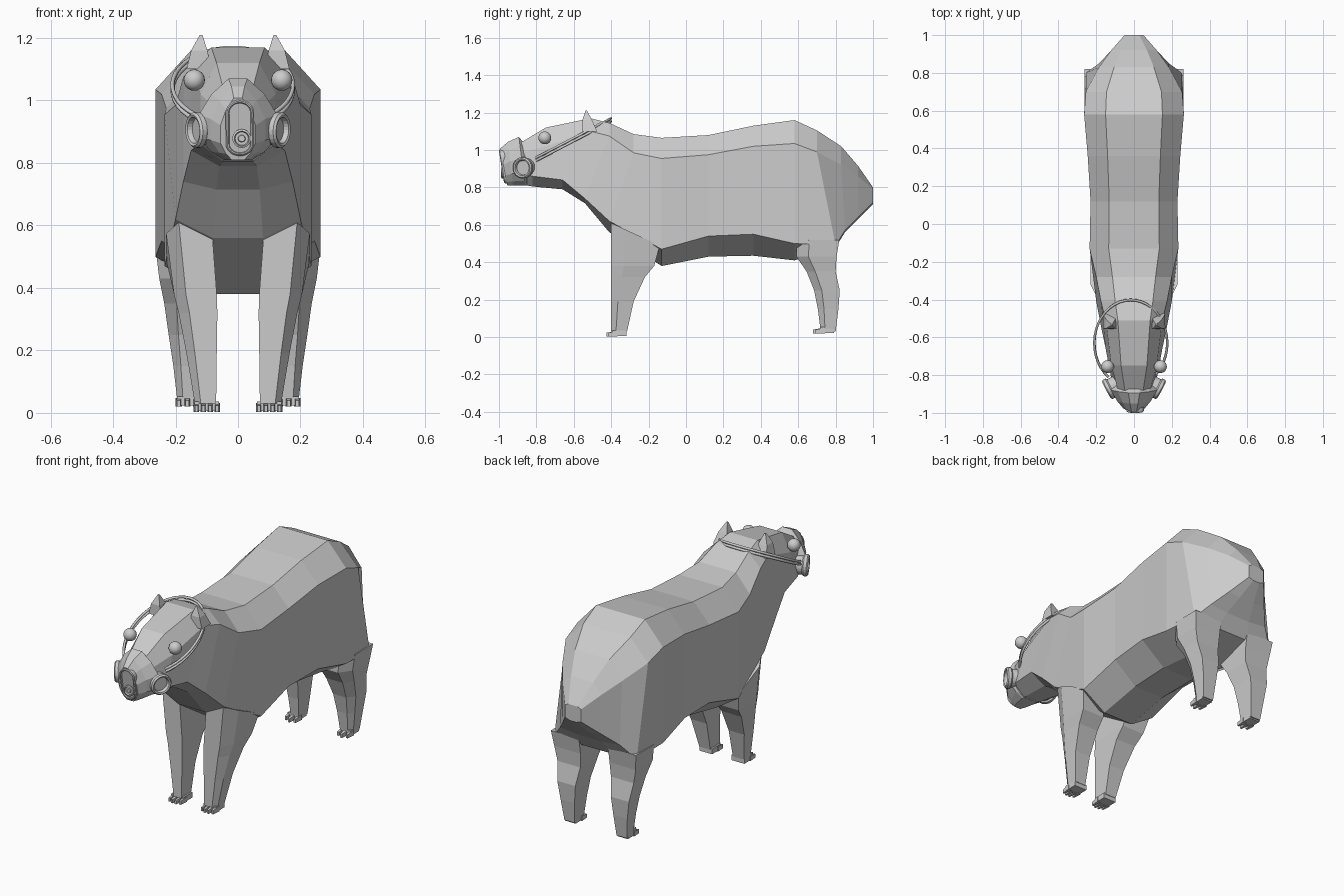
import bpy, bmesh, math
from mathutils import Vector, Matrix

if "Cube" in bpy.data.objects:
    bpy.data.objects.remove(bpy.data.objects["Cube"])

grey = bpy.data.materials.new("plain_grey")
grey.use_nodes = True
grey.diffuse_color = (0.6, 0.6, 0.6, 1)
grey.node_tree.nodes["Principled BSDF"].inputs["Base Color"].default_value = grey.diffuse_color


def finish(name, bm, smooth=False):
    bmesh.ops.recalc_face_normals(bm, faces=bm.faces)
    mesh = bpy.data.meshes.new(name)
    bm.to_mesh(mesh)
    bm.free()
    mesh.materials.append(grey)
    for polygon in mesh.polygons:
        polygon.use_smooth = smooth
    obj = bpy.data.objects.new(name, mesh)
    bpy.context.collection.objects.link(obj)


def loft(name, rings):
    """Skin a list of equal closed rings and cap both ends."""
    bm = bmesh.new()
    loops = [[bm.verts.new(point) for point in ring] for ring in rings]
    count = len(loops[0])
    for a, b in zip(loops, loops[1:]):
        for i in range(count):
            j = (i + 1) % count
            bm.faces.new((a[i], a[j], b[j], b[i]))
    bm.faces.new(loops[0])
    bm.faces.new(loops[-1])
    finish(name, bm)


def mirrored(half):
    """Close a half ring, given as x, y, z from top to bottom."""
    return half + [(-x, y, z) for x, y, z in reversed(half)]


def angles(count):
    return [math.tau * i / count for i in range(count)]


# Head and body: half width, upper y, back z, shoulder z, lower y, flank z, belly z
stations = [
    (.08, -.9, 1.03, .98, -.9, .88, .82),
    (.12, -.75, 1.12, 1.02, -.82, .86, .805),
    (.15, -.51, 1.17, 1.1, -.66, .84, .79),
    (.175, -.41, 1.145, 1.075, -.54, .74, .715),
    (.2, -.28, 1.085, .985, -.41, .62, .56),
    (.235, -.13, 1.065, .955, -.13, .47, .38),
    (.23, .12, 1.08, .975, .12, .54, .43),
    (.245, .36, 1.13, 1.02, .36, .55, .435),
    (.264, .58, 1.16, 1.035, .58, .5, .41),
    (.255, .7, 1.105, .99, .8, .49, .48),
    (.185, .83, 1.02, .92, .85, .57, .56),
    (.12, .92, .915, .86, .92, .64, .63),
    (.05, 1, .8, .79, 1, .72, .71),
]
loft("body", [mirrored([(w * .57, y_up, back), (w, y_up, shoulder),
                        (w, y_low, flank), (w * .4, y_low, belly)])
              for w, y_up, back, shoulder, y_low, flank, belly in stations])


def leg(name, side, rows, rise):
    """Five-sided leg with a slanted outer corner; rise lifts the front of the top ring."""
    rings = []
    for z, inner, outer, front, back in rows:
        corner = inner + .72 * (outer - inner)
        shape = [(inner, 0), (corner, 0), (outer, .3), (outer, 1), (inner, 1)]
        rings.append([(side * x, front + t * (back - front), z + rise * (1 - t)) for x, t in shape])
        rise = 0
    loft(name, rings)


def foot(name, side, x, y, z, width, count):
    """A flat pad with tapered toes pointing forward."""
    bm = bmesh.new()
    pad = bmesh.ops.create_cube(bm, size=1)["verts"]
    for v in pad:
        v.co = (side * (x + v.co.x * width), y + v.co.y * .075, z + .018 + v.co.z * .03)
    for i in range(count):
        spread = i / (count - 1) - .5
        for v in bmesh.ops.create_cube(bm, size=1)["verts"]:
            tip = v.co.y < 0
            toe_x = x + width * (.85 * spread + v.co.x / count * (.5 if tip else .9))
            height = .45 if tip and v.co.z > 0 else 1
            v.co = (side * toe_x, y - .05 + abs(spread) * .025 + v.co.y * .05,
                    z + .014 + v.co.z * .028 * height)
    finish(name, bm)


# Leg rows from top to bottom: z, inner x, outer x, front y, back y
front_rows = [(.49, .085, .23, -.4, -.14), (.38, .068, .205, -.4, -.17),
              (.32, .066, .19, -.4, -.22), (.19, .068, .165, -.4, -.28),
              (.03, .07, .138, -.4, -.315)]
rear_rows = [(.52, .09, .263, .59, .82), (.43, .09, .252, .59, .805),
             (.35, .095, .236, .645, .8), (.25, .11, .222, .685, .822),
             (.15, .12, .207, .705, .815), (.03, .13, .193, .72, .8)]

for side, label in ((1, "left"), (-1, "right")):
    leg("front_leg_" + label, side, front_rows, .12)
    leg("rear_leg_" + label, side, rear_rows, 0)
    foot("front_foot_" + label, side, .1, -.355, .003, .078, 4)
    foot("rear_foot_" + label, side, .162, .755, .02, .065, 3)

    # Ear: four-sided leaning wedge
    ear = []
    for size, x, y, z in ((.04, .125, -.515, 1.1), (.026, .124, -.528, 1.16), (.004, .118, -.533, 1.21)):
        ear.append([(side * (x + size * u), y + size * v, z)
                    for u, v in ((-1, -1), (1, -1), (1, 1), (-1, 1))])
    loft("ear_" + label, ear)

    # Eye
    bm = bmesh.new()
    bmesh.ops.create_uvsphere(bm, u_segments=20, v_segments=12, radius=.034,
                              matrix=Matrix.Translation((side * .14, -.755, 1.065)))
    finish("eye_" + label, bm, True)

    # Mask filter: round cup with a raised rim, turned out and forward
    turn = Vector((side * .87, -.46, -.05)).to_track_quat("Z", "Y").to_matrix()
    centre = Vector((side * .132, -.872, .905))
    cup = [(.048, -.06), (.05, -.015), (.057, -.008), (.057, .008),
           (.05, .015), (.042, .012), (.038, -.004)]
    loft("mask_filter_" + label,
         [[centre + turn @ Vector((r * math.cos(a), r * math.sin(a), h)) for a in angles(24)]
          for r, h in cup])

# Mask shell: one outline scaled along the snout, each ring leaning forward
outline = [(.03, 1.07), (.085, 1.02), (.125, .955), (.125, .88), (.085, .835), (.045, .81)]
chin = outline[-1][1]
shell = []
for wide, tall, y, lean in ((.85, .8, -.85, 0), (1, 1, -.86, .13),
                            (.7, .9, -.925, .1), (.45, .76, -.955, .15)):
    shell.append(mirrored([(x * wide, y - lean * (z - chin), chin + tall * (z - chin))
                           for x, z in outline]))
loft("mask_shell", shell)


# Front plate of the mask: a leaning rounded slab with a raised border
def plate_ring(scale, depth):
    ring = []
    for a in angles(24):
        end = math.copysign(.048, math.sin(a))
        rise = .092 + end + scale * .042 * math.sin(a)
        ring.append((.006 + .046 * scale * math.cos(a), -.962 - rise * .16 - depth, .82 + rise))
    return ring


loft("mask_plate", [plate_ring(scale, depth) for scale, depth in
                    ((1, -.02), (1, .006), (.9, .01), (.8, .01), (.74, .004))])

# Round valve on the plate
valve = ((.03, -.96), (.03, -.985), (.024, -.988), (.021, -.98), (.012, -.98), (.01, -.986))
loft("mask_valve", [[(.012 + r * math.cos(a), y, .878 + r * math.sin(a)) for a in angles(20)]
                    for r, y in valve])

# Head straps: tilted loops from the filters round the back of the head
for name, lift in (("strap_upper", .008), ("strap_lower", -.008)):
    curve = bpy.data.curves.new(name, "CURVE")
    curve.dimensions = "3D"
    curve.bevel_depth = .007
    curve.bevel_resolution = 1
    spline = curve.splines.new("POLY")
    spline.points.add(32)
    for i, point in enumerate(spline.points):
        a = math.radians(-52 + 284 * i / 32)
        y = -.63 + .228 * math.sin(a)
        point.co = (-.017 + .193 * math.cos(a), y, .925 + (y + .85) * .525 + lift, 1)
    curve.materials.append(grey)
    bpy.context.collection.objects.link(bpy.data.objects.new(name, curve))
